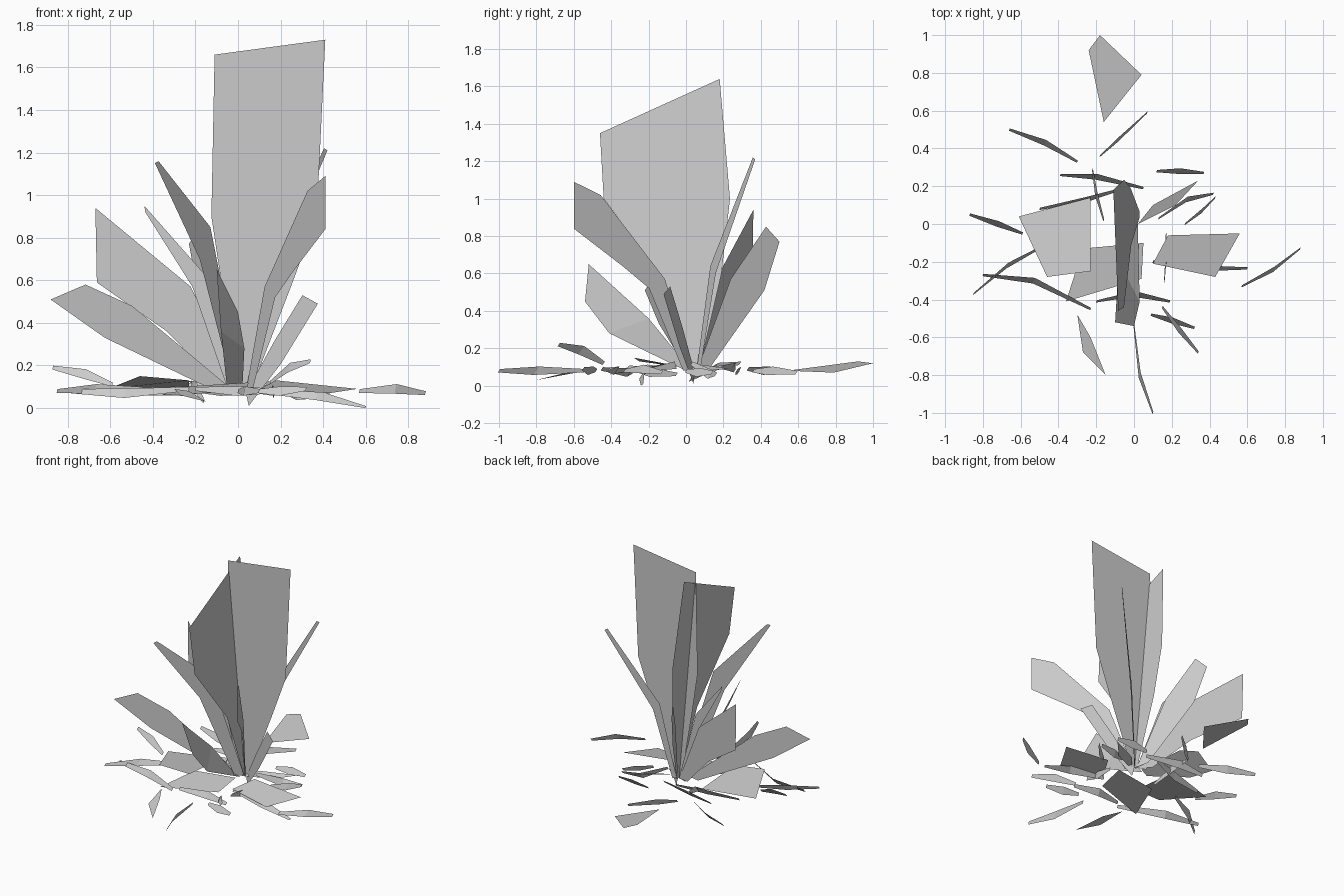
import bpy
from mathutils import Vector

ROOT = Vector((0.03, 0.05))  # point where all leaves meet


def sheet(name, verts, faces):
    me = bpy.data.meshes.new(name)
    me.from_pydata([tuple(v) for v in verts], [], faces)
    me.update()
    ob = bpy.data.objects.new(name, me)
    bpy.context.collection.objects.link(ob)
    return ob


def leaf(name, place, upper, lower):
    """Flat leaf built as a chain of quads between its two edges."""
    n = len(upper)
    verts = [place(s, z) for s, z in upper] + [place(s, z) for s, z in lower]
    sheet(name, verts, [(i, i + 1, n + i + 1, n + i) for i in range(n - 1)])


def toward(x, y):
    """Upright plane from the root toward (x, y); s = 1 is the tip."""
    def place(s, z):
        p = ROOT.lerp(Vector((x, y)), s)
        return (p.x, p.y, z)
    return place


# Two tall crossed leaves
leaf("tall_leaf_wide", lambda s, z: (s, 0.04, z),
     [(0.01, 0.08), (-0.08, 0.6), (-0.125, 0.9), (-0.11, 1.66)],
     [(0.06, 0.08), (0.26, 0.6), (0.37, 0.9), (0.41, 1.73)])
leaf("tall_leaf_deep", lambda s, z: (0.035 - 0.088 * z, s, z),
     [(0.03, 0.08), (-0.11, 0.56), (-0.44, 1.0), (-0.46, 1.35)],
     [(0.07, 0.08), (0.19, 0.6), (0.235, 1.0), (0.18, 1.64)])

# Broad leaves around the root
leaf("broad_leaf_front_right", toward(0.41, -0.6),
     [(0.02, 0.08), (0.25, 0.57), (0.78, 1.02), (1, 1.09)],
     [(0.1, 0.08), (0.38, 0.52), (0.6, 0.64), (1, 0.84)])
leaf("broad_leaf_back", toward(-0.23, 0.5),
     [(0.02, 0.08), (0.42, 0.57), (0.84, 0.85)],
     [(0.18, 0.1), (0.82, 0.51), (1, 0.77)])
leaf("broad_leaf_left", toward(-0.88, -0.22),
     [(0.08, 0.1), (0.58, 0.48), (0.82, 0.58)],
     [(0.15, 0.08), (0.72, 0.33), (1, 0.51)])
leaf("broad_leaf_back_left", toward(-0.67, 0.36),
     [(0.02, 0.08), (0.36, 0.57), (1, 0.94)],
     [(0.16, 0.1), (0.52, 0.36), (0.99, 0.59)])
leaf("small_leaf_right", toward(0.375, -0.12),
     [(0.02, 0.07), (0.4, 0.31), (0.79, 0.53)],
     [(0.06, 0.01), (0.5, 0.21), (1, 0.49)])
sheet("broad_leaf_front",
      [(-0.05, 0.03, 0.08), (0.02, 0, 0.08), (-0.08, -0.2, 0.36),
       (0.03, -0.41, 0.28), (-0.1, -0.52, 0.65), (0, -0.54, 0.45)],
      [(0, 1, 3, 2), (2, 3, 5, 4)])

# Narrow tall leaves
leaf("narrow_leaf_back_right", toward(0.42, 0.37),
     [(0.02, 0.08), (0.25, 0.64), (0.96, 1.22)],
     [(0.08, 0.08), (0.34, 0.6), (1, 1.21)])
leaf("narrow_leaf_front_left", toward(-0.39, -0.45),
     [(0.02, 0.08), (0.38, 0.85), (0.96, 1.16)],
     [(0.12, 0.08), (0.5, 0.7), (1, 1.15)])
leaf("narrow_leaf_left", toward(-0.44, 0.2),
     [(0.02, 0.08), (0.4, 0.63), (1, 0.95)],
     [(0.16, 0.08), (0.52, 0.57), (0.99, 0.92)])

# Broad fallen leaves lying on the ground
fallen = [
    [(-0.61, 0.04, 0.09), (-0.46, -0.28, 0.15), (-0.23, -0.25, 0.13), (-0.23, 0.14, 0.1)],
    [(-0.36, -0.41, 0.06), (0.04, -0.29, 0.08), (0.05, -0.1, 0.12), (-0.27, -0.13, 0.1)],
    [(0.18, -0.06, 0.13), (0.1, -0.21, 0.09), (0.43, -0.28, 0.07), (0.56, -0.05, 0.09)],
    [(-0.18, 1.0, 0.12), (-0.24, 0.92, 0.13), (-0.16, 0.54, 0.08), (0.04, 0.79, 0.07)],
    [(-0.3, -0.48, 0.09), (-0.27, -0.68, 0.06), (-0.15, -0.8, 0.03), (-0.23, -0.6, 0.08)],
    [(0.02, 0.0, 0.09), (0.22, 0.1, 0.08), (0.34, 0.23, 0.09), (0.1, 0.1, 0.11)],
]
for i, pts in enumerate(fallen):
    sheet(f"fallen_leaf_{i + 1}", pts, [(0, 1, 2, 3)])


def blade(name, pts, lean=(0.0, 0.015), high=0.045):
    """Bent thin ground blade, standing on edge, pointed toward its ends."""
    verts = []
    for k, (x, y, z) in enumerate(pts):
        w = 0.5 if k == 1 else 0.2
        for s in (-w, w):
            verts.append((x + lean[0] * s, y + lean[1] * s, max(0, z + high * s)))
    sheet(name, verts, [(0, 2, 3, 1), (2, 4, 5, 3)])


# Thin bent blades scattered on the ground
left_blades = [
    [(-0.66, 0.5, 0.08), (-0.47, 0.43, 0.08), (-0.3, 0.33, 0.09)],
    [(-0.85, -0.37, 0.08), (-0.67, -0.22, 0.09), (-0.45, -0.1, 0.09)],
    [(-0.8, -0.27, 0.08), (-0.53, -0.3, 0.07), (-0.23, -0.45, 0.09)],
    [(-0.39, 0.26, 0.08), (-0.2, 0.25, 0.1), (0.05, 0.19, 0.1)],
    [(-0.5, 0.08, 0.07), (-0.25, 0.13, 0.08), (-0.05, 0.19, 0.1)],
    [(-0.87, 0.05, 0.19), (-0.72, 0.0, 0.16), (-0.59, -0.05, 0.11)],
    [(-0.22, 0.29, 0.12), (-0.2, 0.16, 0.1), (-0.16, 0.02, 0.03)],
]
right_blades = [
    [(0.57, -0.33, 0.08), (0.74, -0.24, 0.09), (0.88, -0.13, 0.07)],
    [(0.0, -0.54, 0.08), (0.03, -0.8, 0.08), (0.1, -1.0, 0.08)],
    [(-0.18, 0.36, 0.08), (-0.08, 0.45, 0.08), (0.07, 0.59, 0.07)],
    [(0.12, 0.28, 0.07), (0.24, 0.28, 0.08), (0.37, 0.27, 0.08)],
    [(0.13, 0.03, 0.12), (0.28, 0.13, 0.06), (0.42, 0.16, 0.06)],
    [(0.27, 0.0, 0.08), (0.36, 0.07, 0.07), (0.43, 0.14, 0.07)],
    [(0.1, -0.2, 0.08), (0.37, -0.235, 0.06), (0.6, -0.235, 0.0)],
    [(0.09, -0.48, 0.08), (0.2, -0.51, 0.08), (0.32, -0.55, 0.09)],
    [(-0.2, -0.41, 0.09), (0.0, -0.37, 0.08), (0.19, -0.41, 0.08)],
    [(0.15, -0.44, 0.12), (0.24, -0.56, 0.19), (0.34, -0.68, 0.22)],
    [(0.16, -0.31, 0.1), (0.17, -0.18, 0.07), (0.17, -0.05, 0.06)],
]
for side, group in (("left", left_blades), ("right", right_blades)):
    for i, pts in enumerate(group):
        blade(f"ground_blade_{side}_{i + 1}", pts, (0.01, 0.03))
